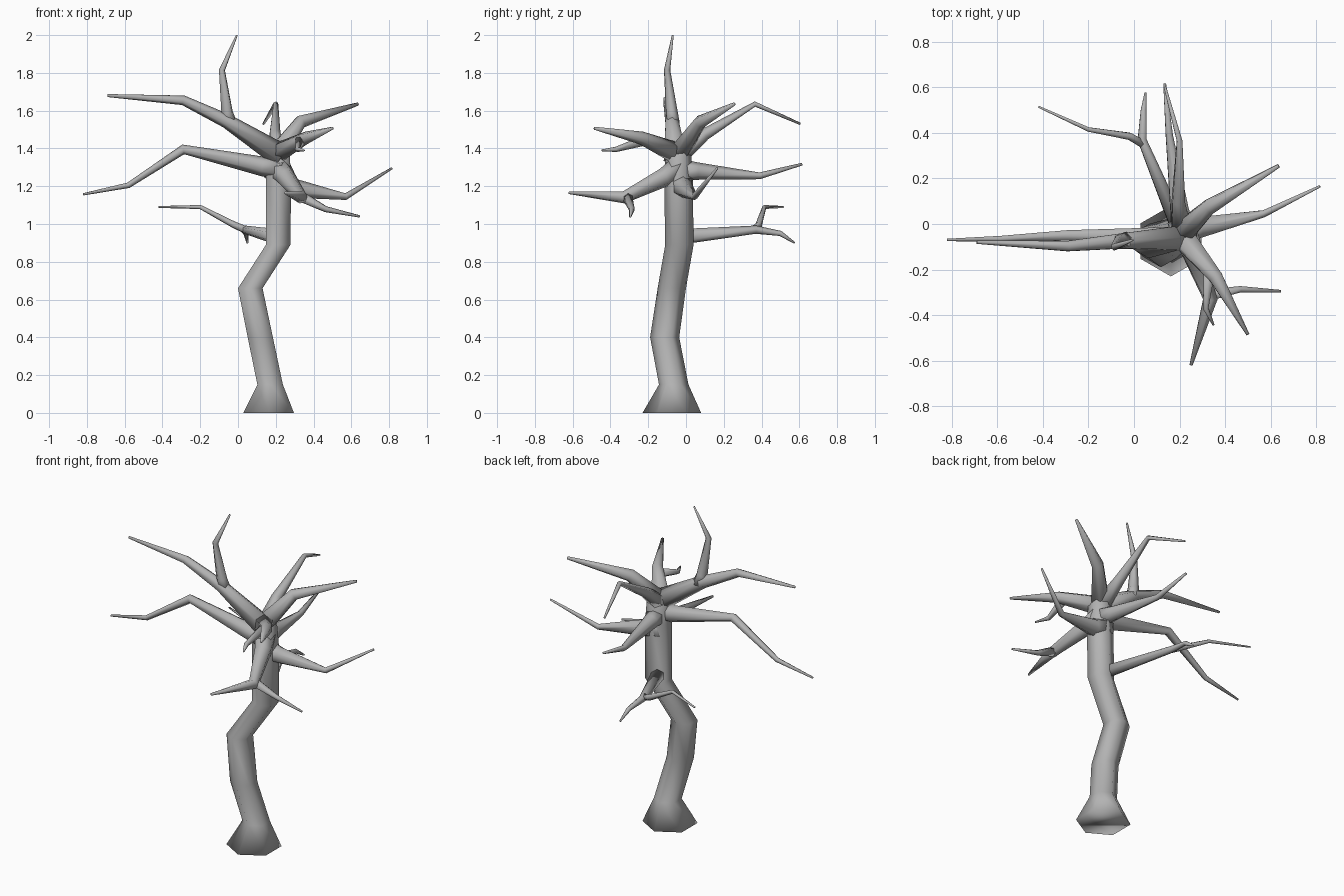
import bpy, bmesh, math
from mathutils import Vector

bark = bpy.data.materials.new("grey_bark")
bark.diffuse_color = (0.45, 0.45, 0.45, 1)


def limb(name, points, sides=6, level=False):
    """Tapered tube through (x, y, z, radius) points; level keeps rings flat."""
    pos = [Vector(p[:3]) for p in points]
    bm = bmesh.new()
    rings = []
    up = Vector((0, 1, 0)) if level else Vector((0.05, 0.03, 1))
    for i, p in enumerate(pos):
        a = (p - pos[i - 1]).normalized() if i > 0 else Vector()
        b = (pos[i + 1] - p).normalized() if i < len(pos) - 1 else Vector()
        axis = Vector((0, 0, 1)) if level else (a + b).normalized()
        up = (up - axis * up.dot(axis)).normalized()
        side = up.cross(axis)
        r = points[i][3]
        rings.append([bm.verts.new(p + r * (math.cos(t) * up + math.sin(t) * side))
                      for t in (2 * math.pi * k / sides for k in range(sides))])
    for lo, hi in zip(rings, rings[1:]):
        for k in range(sides):
            n = (k + 1) % sides
            bm.faces.new((lo[k], lo[n], hi[n], hi[k]))
    bm.faces.new(rings[0])
    bm.faces.new(rings[-1])
    bmesh.ops.recalc_face_normals(bm, faces=bm.faces)
    for f in bm.faces:
        f.smooth = True
    mesh = bpy.data.meshes.new(name)
    bm.to_mesh(mesh)
    bm.free()
    mesh.materials.append(bark)
    ob = bpy.data.objects.new(name, mesh)
    bpy.context.collection.objects.link(ob)


# Crooked trunk with flared foot
limb("trunk", [(.162, -.075, 0, .155), (.17, -.065, .15, .078), (.118, -.113, .40, .077),
               (.065, -.075, .66, .075), (.213, -.035, .89, .075),
               (.215, -.04, 1.25, .076), (.215, -.04, 1.36, .068),
               (.22, -.035, 1.43, .03)], level=True)

# Left boughs
limb("upper_left_branch", [(.23, -.06, 1.36, .065), (-.06, -.075, 1.545, .038),
                           (-.29, -.097, 1.655, .026), (-.69, -.08, 1.68, .008)])
limb("crown_twig", [(-.04, -.07, 1.53, .038), (-.058, -.075, 1.59, .032),
                    (-.085, -.10, 1.815, .017), (-.006, -.07, 2.0, .005)])
limb("lower_left_branch", [(.23, -.06, 1.29, .06), (.13, -.06, 1.305, .052),
                           (-.29, -.05, 1.395, .026), (-.58, -.065, 1.205, .015),
                           (-.82, -.07, 1.157, .006)])

# Low bough at the back with two twigs
limb("low_back_branch", [(.19, .0, .935, .04), (.035, .37, .97, .022),
                         (.042, .50, .95, .014), (.05, .575, .90, .005)])
limb("low_back_twig", [(.05, .345, .965, .02), (-.02, .385, .995, .018),
                       (-.20, .415, 1.09, .011), (-.42, .515, 1.09, .005)])

# High back boughs
limb("high_back_branch", [(.21, -.03, 1.37, .05), (.195, .10, 1.475, .032),
                          (.20, .365, 1.635, .014), (.135, .605, 1.53, .006)])
limb("mid_back_branch", [(.215, -.03, 1.285, .06), (.20, .06, 1.28, .046),
                         (.155, .39, 1.255, .018), (.135, .615, 1.317, .007)])

# Right boughs
limb("upper_right_branch", [(.20, -.05, 1.36, .06), (.33, .075, 1.54, .037),
                            (.635, .255, 1.635, .009)])
limb("lower_right_branch", [(.19, -.03, 1.22, .07), (.29, -.015, 1.19, .052),
                            (.57, .045, 1.145, .018), (.815, .165, 1.295, .006)])

# Front boughs, each with a twig
limb("upper_front_branch", [(.20, -.04, 1.37, .06), (.36, -.235, 1.455, .035),
                            (.50, -.485, 1.507, .008)])
limb("upper_front_twig", [(.33, -.21, 1.445, .028), (.315, -.37, 1.395, .014),
                          (.35, -.445, 1.39, .005)])
limb("lower_front_branch", [(.21, -.03, 1.30, .07), (.255, -.12, 1.245, .052),
                            (.335, -.33, 1.14, .033), (.25, -.62, 1.165, .007)])
limb("lower_front_twig", [(.315, -.315, 1.155, .03), (.465, -.287, 1.078, .016),
                          (.645, -.295, 1.04, .006)])
